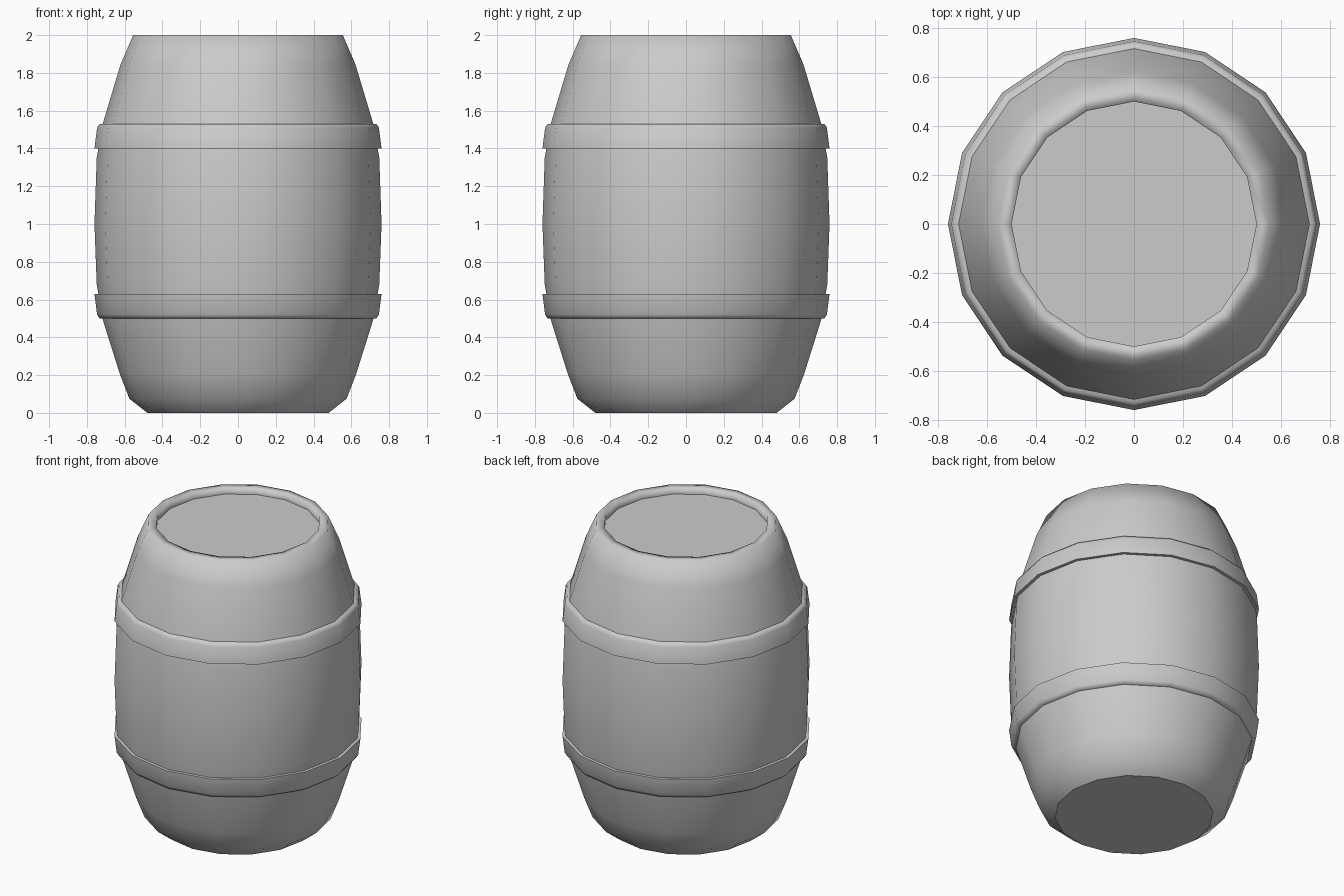
import bpy, bmesh
from math import sin, cos, tau, radians

if "Cube" in bpy.data.objects:
    bpy.data.objects.remove(bpy.data.objects["Cube"])

SIDES = 16


def lathe(name, profile, closed=False, smooth_angle=80):
    """Revolve (radius, z) points about z; a lone radius of 0 becomes a centre cap."""
    bm = bmesh.new()
    rings = [[bm.verts.new((r * cos(tau * i / SIDES), r * sin(tau * i / SIDES), z))
              for i in range(SIDES)] for r, z in profile]
    pairs = list(zip(rings, rings[1:]))
    if closed:
        pairs.append((rings[-1], rings[0]))
    for a, b in pairs:
        for i in range(SIDES):
            j = (i + 1) % SIDES
            bm.faces.new((a[i], a[j], b[j], b[i]))
    return finish(name, bm, smooth_angle)


def disc(name, radius, z, up):
    bm = bmesh.new()
    vs = [bm.verts.new((radius * cos(tau * i / SIDES), radius * sin(tau * i / SIDES), z))
          for i in range(SIDES)]
    bm.faces.new(vs if up else vs[::-1])
    return finish(name, bm, 0)


def finish(name, bm, smooth_angle):
    mesh = bpy.data.meshes.new(name)
    bm.to_mesh(mesh)
    bm.free()
    obj = bpy.data.objects.new(name, mesh)
    bpy.context.collection.objects.link(obj)
    if smooth_angle:
        bpy.ops.object.select_all(action='DESELECT')
        obj.select_set(True)
        bpy.context.view_layer.objects.active = obj
        bpy.ops.object.shade_smooth_by_angle(angle=radians(smooth_angle))
    return obj


# Bulging wooden wall with a rounded foot, flat rim and short inner lip
lathe("barrel_wall", [(0.48, 0), (0.575, 0.075), (0.627, 0.21), (0.718, 0.5),
                      (0.748, 0.68), (0.76, 1.0), (0.748, 1.35), (0.718, 1.525),
                      (0.622, 1.845), (0.555, 2.0), (0.50, 2.0), (0.50, 1.96)],
      smooth_angle=95)

# Flat ends
disc("barrel_lid", 0.50, 1.96, True)
disc("barrel_base", 0.48, 0.0, False)

# Hoops: same section, mirrored about their shared middle height
hoop = [(0.70, 1.40), (0.76, 1.40), (0.746, 1.51), (0.733, 1.53), (0.70, 1.53)]
lathe("upper_hoop", hoop, closed=True, smooth_angle=60)
lower = [(r, 2.03 - z) for r, z in reversed(hoop)]
lathe("lower_hoop", lower, closed=True, smooth_angle=60)
